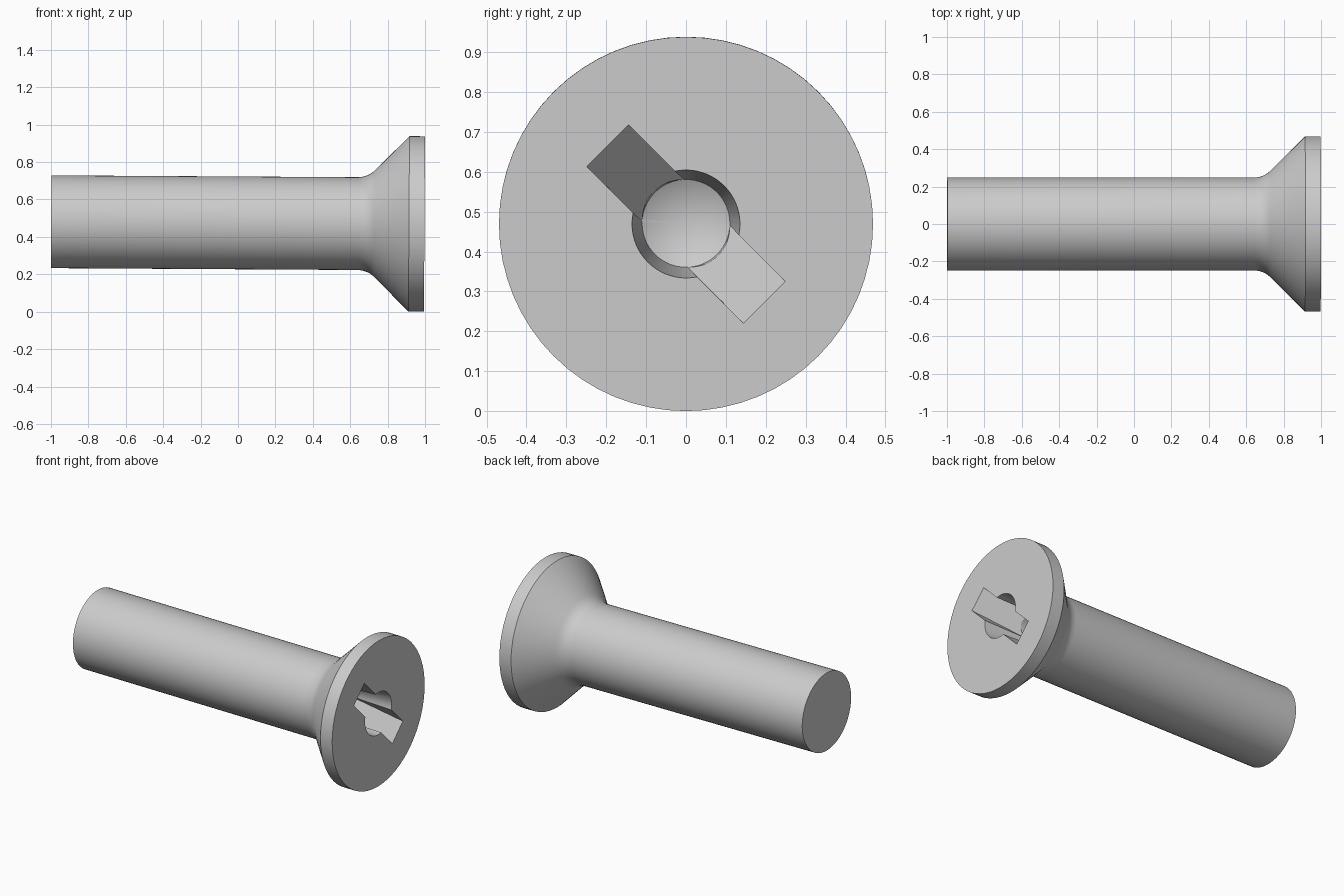
import bpy
import bmesh
import math
from mathutils import Matrix

SEGMENTS = 64
HEAD_R, SHAFT_R = 0.469, 0.248
LENGTH = 1.996
DEPTH = 0.27  # recess depth

cube = bpy.data.objects.get("Cube")
if cube:
    bpy.data.objects.remove(cube, do_unlink=True)

steel = bpy.data.materials.new("plain_grey_steel")
steel.use_nodes = True
colour = (0.6, 0.6, 0.6, 1)
steel.diffuse_color = colour
steel.node_tree.nodes["Principled BSDF"].inputs["Base Color"].default_value = colour


def finish(name, bm):
    bmesh.ops.recalc_face_normals(bm, faces=bm.faces)
    mesh = bpy.data.meshes.new(name)
    bm.to_mesh(mesh)
    bm.free()
    mesh.materials.append(steel)
    obj = bpy.data.objects.new(name, mesh)
    bpy.context.collection.objects.link(obj)
    return obj


def lathe(name, profile):
    """Revolve (x, radius) points around the x axis."""
    bm = bmesh.new()
    verts = [bm.verts.new((x, 0, r)) for x, r in profile]
    edges = [bm.edges.new(pair) for pair in zip(verts, verts[1:])]
    bmesh.ops.spin(bm, geom=verts + edges, cent=(0, 0, 0), axis=(1, 0, 0),
                   angle=math.tau, steps=SEGMENTS, use_duplicate=False)
    bmesh.ops.remove_doubles(bm, verts=bm.verts, dist=0.0001)
    return finish(name, bm)


def slot(name, angle):
    """Tapered bar with sloping ends, turned around the x axis."""
    outer, inner, half, over = 0.278, 0.085, 0.074, 0.05
    rise = over * (outer - inner) / DEPTH
    outline = [(over, outer + rise), (-DEPTH, inner),
               (-DEPTH, -inner), (over, -outer - rise)]
    bm = bmesh.new()
    face = bm.faces.new([bm.verts.new((x, -half, z)) for x, z in outline])
    side = bmesh.ops.extrude_face_region(bm, geom=[face])["geom"]
    moved = [v for v in side if isinstance(v, bmesh.types.BMVert)]
    bmesh.ops.translate(bm, verts=moved, vec=(0, 2 * half, 0))
    bm.transform(Matrix.Rotation(angle, 4, 'X'))
    return finish(name, bm)


# Countersunk head, filleted neck and plain shaft in one profile
rim = -0.083
corner = rim - (HEAD_R - SHAFT_R)
fillet_r = 0.13
start = corner - fillet_r * math.tan(math.pi / 8)
neck = []
for i in range(7):
    a = math.radians(45) * i / 6
    neck.append((start + fillet_r * math.sin(a),
                 SHAFT_R + fillet_r * (1 - math.cos(a))))
screw = lathe("countersunk_screw",
              [(-LENGTH, 0), (-LENGTH, SHAFT_R)] + neck
              + [(rim, HEAD_R), (0, HEAD_R), (0, 0)])

# Cross recess: two crossing slots and a tapered centre pit
cutters = [slot("slot_cutter", math.radians(a)) for a in (45, 135)]
cutters.append(lathe("pit_cutter", [(0.05, 0), (0.05, 0.14), (-DEPTH, 0.11),
                                    (-DEPTH - 0.06, 0)]))
bpy.context.view_layer.objects.active = screw
for cutter in cutters:
    cutter.hide_render = True
    mod = screw.modifiers.new("recess", 'BOOLEAN')
    mod.operation = 'DIFFERENCE'
    mod.solver = 'EXACT'
    mod.object = cutter
    bpy.ops.object.modifier_apply(modifier=mod.name)
    bpy.data.objects.remove(cutter, do_unlink=True)

# Smooth the round parts, keep the edges sharp
bpy.ops.object.select_all(action='DESELECT')
screw.select_set(True)
bpy.ops.object.shade_smooth_by_angle(angle=math.radians(30))

# Lay it on its rim with a very slight tilt
screw.location = (0.997, 0, HEAD_R)
screw.rotation_euler = (0, 0.006, 0)
